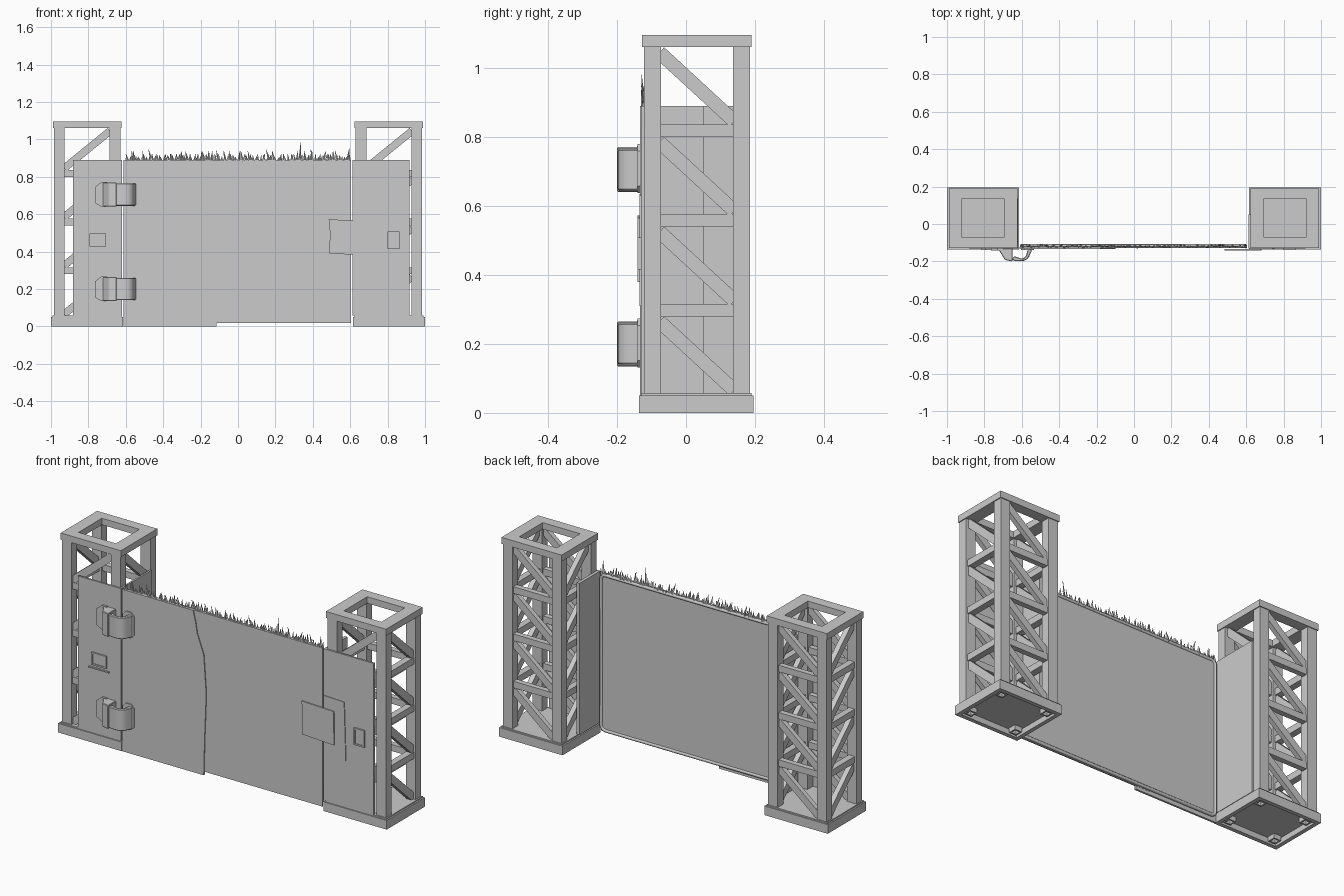
import bpy, bmesh, math, random
from mathutils import Vector, Matrix

if "Cube" in bpy.data.objects:
    bpy.data.objects.remove(bpy.data.objects["Cube"])

random.seed(4)


def finish(name, bm, bevel=0, smooth=False):
    bmesh.ops.recalc_face_normals(bm, faces=bm.faces)
    me = bpy.data.meshes.new(name)
    bm.to_mesh(me)
    bm.free()
    ob = bpy.data.objects.new(name, me)
    bpy.context.collection.objects.link(ob)
    if bevel:
        m = ob.modifiers.new("bevel", "BEVEL")
        m.width, m.segments = bevel, 1
    if smooth:
        bpy.context.view_layer.objects.active = ob
        ob.select_set(True)
        bpy.ops.object.shade_smooth_by_angle()
        ob.select_set(False)
    return ob


def add_box(bm, x0, x1, y0, y1, z0, z1):
    mat = Matrix.Translation(((x0 + x1) / 2, (y0 + y1) / 2, (z0 + z1) / 2))
    mat = mat @ Matrix.Diagonal((x1 - x0, y1 - y0, z1 - z0, 1))
    bmesh.ops.create_cube(bm, size=1, matrix=mat)


def add_beam(bm, a, b, w, t, normal):
    # bar from a to b, width w in the wall plane, thickness t along the wall normal
    a, b, n = Vector(a), Vector(b), Vector(normal)
    d = (b - a).normalized()
    s = d.cross(n)
    rot = Matrix((s, n, d)).transposed().to_4x4()
    mat = Matrix.Translation((a + b) / 2) @ rot @ Matrix.Diagonal((w, t, (b - a).length, 1))
    bmesh.ops.create_cube(bm, size=1, matrix=mat)


def box(name, *dims, bevel=0):
    bm = bmesh.new()
    add_box(bm, *dims)
    return finish(name, bm, bevel)


def prism(name, pts, axis, lo, hi, bevel=0, smooth=False):
    # axis 'y': points are (x, z); axis 'z': points are (x, y)
    put = (lambda p, h: (p[0], h, p[1])) if axis == 'y' else (lambda p, h: (p[0], p[1], h))
    bm = bmesh.new()
    f = bm.faces.new([bm.verts.new(put(p, lo)) for p in pts])
    ext = bmesh.ops.extrude_face_region(bm, geom=[f])
    off = Vector(put((0, 0), hi - lo))
    bmesh.ops.translate(bm, vec=off, verts=[v for v in ext["geom"] if isinstance(v, bmesh.types.BMVert)])
    return finish(name, bm, bevel, smooth)


def add_ring(bm, x0, x1, y0, y1, z0, z1, wx, wy):
    add_box(bm, x0, x1, y0, y0 + wy, z0, z1)
    add_box(bm, x0, x1, y1 - wy, y1, z0, z1)
    add_box(bm, x0, x0 + wx, y0 + wy, y1 - wy, z0, z1)
    add_box(bm, x1 - wx, x1, y0 + wy, y1 - wy, z0, z1)


# lattice towers
Y0, Y1 = -0.122, 0.185
for side, cx in (("left", -0.807), ("right", 0.807)):
    xa, xb = cx - 0.178, cx + 0.178
    # base: slab above a hollow underside with four feet
    bm = bmesh.new()
    add_box(bm, cx - 0.185, cx + 0.185, -0.13, 0.19, 0.03, 0.057)
    add_ring(bm, cx - 0.193, cx + 0.193, -0.136, 0.196, 0, 0.05, 0.022, 0.022)
    for fx in (cx - 0.14, cx + 0.14):
        for fy in (-0.085, 0.145):
            add_ring(bm, fx - 0.022, fx + 0.022, fy - 0.022, fy + 0.022, 0.005, 0.03, 0.008, 0.008)
    finish(side + "_tower_base", bm)
    # posts
    bm = bmesh.new()
    for x in (xa, xb - 0.058):
        for y in (Y0, Y1 - 0.049):
            add_box(bm, x, x + 0.058, y, y + 0.049, 0.055, 1.065)
    finish(side + "_tower_posts", bm)
    # top frame
    bm = bmesh.new()
    add_ring(bm, xa - 0.005, xb + 0.005, Y0 - 0.005, Y1 + 0.005, 1.06, 1.096, 0.069, 0.057)
    finish(side + "_tower_top_frame", bm)
    # rails and diagonals on all four walls
    bm = bmesh.new()
    for k in range(4):
        lo, hi = 0.057 + 0.26 * k, 0.28 + 0.26 * k
        for y in (Y0 + 0.024, Y1 - 0.024):
            if k < 3:
                add_box(bm, xa + 0.05, xb - 0.05, y - 0.015, y + 0.015, hi, hi + 0.036)
            add_beam(bm, (xa + 0.055, y, lo + 0.008), (xb - 0.055, y, hi - 0.015), 0.04, 0.026, (0, 1, 0))
        for x in (xa + 0.028, xb - 0.028):
            if k < 3:
                add_box(bm, x - 0.018, x + 0.018, Y0 + 0.04, Y1 - 0.04, hi, hi + 0.036)
            add_beam(bm, (x, Y0 + 0.045, hi - 0.015), (x, Y1 - 0.045, lo + 0.008), 0.04, 0.028, (1, 0, 0))
    finish(side + "_tower_braces", bm)

# cladding sheets on the towers
box("left_front_sheet", -0.882, -0.62, -0.131, -0.121, 0.057, 0.89)
box("left_inner_sheet", -0.63, -0.62, -0.131, 0.137, 0.057, 0.89)
box("right_front_sheet", 0.613, 0.917, -0.131, -0.121, 0.057, 0.89)
box("right_inner_sheet", 0.613, 0.63, -0.131, 0.05, 0.057, 0.89)


# gate: rounded back frame, core sheet and two front sheets meeting at a jagged seam
def rounded(x0, x1, z0, z1, r, n=4):
    out = []
    for i, (cx, cz) in enumerate(((x1 - r, z1 - r), (x0 + r, z1 - r), (x0 + r, z0 + r), (x1 - r, z0 + r))):
        for j in range(n + 1):
            a = math.pi / 2 * (i + j / n)
            out.append((cx + r * math.cos(a), cz + r * math.sin(a)))
    return out


prism("gate_core", rounded(-0.605, 0.6, 0.022, 0.885, 0.025), 'y', -0.124, -0.115)
cu = bpy.data.curves.new("gate_rim", 'CURVE')
cu.dimensions = '3D'
sp = cu.splines.new('POLY')
rim = rounded(-0.603, 0.596, 0.028, 0.882, 0.025)
sp.points.add(len(rim) - 1)
for p, (x, z) in zip(sp.points, rim):
    p.co = (x, -0.116, z, 1)
sp.use_cyclic_u = True
cu.bevel_depth, cu.bevel_resolution = 0.009, 1
bpy.context.collection.objects.link(bpy.data.objects.new("gate_rim", cu))

seam = [(-0.115, 0.0), (-0.11, 0.2), (-0.1, 0.45), (-0.115, 0.66), (-0.155, 0.77), (-0.165, 0.83), (-0.18, 0.89)]
prism("gate_left_sheet", [(-0.613, 0.0)] + seam + [(-0.613, 0.89)], 'y', -0.134, -0.123)
prism("gate_right_sheet", [(-0.2, 0.018), (0.603, 0.018), (0.603, 0.89), (-0.2, 0.89)], 'y', -0.129, -0.122)

# jagged spikes along the top edge
bm = bmesh.new()
peaks = {-0.46: 0.06, -0.1: 0.055, 0.17: 0.06, 0.33: 0.095, 0.4: 0.06, 0.585: 0.065}
spots = [(-0.597 + 1.19 * i / 119, random.choice((0.02, 0.028, 0.035, 0.05))) for i in range(120)]
for x, h in spots + list(peaks.items()):
    w = random.uniform(0.006, 0.011)
    y = -0.118 + random.uniform(-0.006, 0.006)
    mat = (Matrix.Translation((x, y, 0.878))
           @ Matrix.Rotation(random.uniform(-0.3, 0.3), 4, 'Y')
           @ Matrix.Rotation(random.uniform(-0.05, 0.15), 4, 'X')
           @ Matrix.Diagonal((1, 0.6, 1, 1)) @ Matrix.Translation((0, 0, (h + 0.01) / 2)))
    bmesh.ops.create_cone(bm, cap_ends=True, segments=4, radius1=w, radius2=0.001, depth=h + 0.01, matrix=mat)
finish("gate_top_spikes", bm)

# hinges: wedge bracket on the tower, curled strap onto the gate
outer = [(-0.6 + 0.045 * math.cos(a), -0.153 + 0.045 * math.sin(a))
         for a in [math.radians(-90 + 15 * i) for i in range(6)]]
inner = [(-0.603 + 0.028 * math.cos(a), -0.156 + 0.028 * math.sin(a))
         for a in [math.radians(-15 - 15 * i) for i in range(6)]]
strap = [(-0.655, -0.19), (-0.635, -0.198)] + outer + [(-0.543, -0.134), (-0.568, -0.134)] + inner + [(-0.64, -0.172)]
for label, zc in (("upper", 0.705), ("lower", 0.2)):
    prism(label + "_hinge_bracket", [(-0.728, -0.13), (-0.69, -0.192), (-0.65, -0.2), (-0.65, -0.13)],
          'z', zc - 0.065, zc + 0.065, bevel=0.003)
    prism(label + "_hinge_tail", [(-0.73, zc - 0.065), (-0.7, zc - 0.065), (-0.7, zc + 0.068), (-0.73, zc + 0.068),
                                  (-0.765, zc + 0.04), (-0.765, zc - 0.045)], 'y', -0.142, -0.13)
    prism(label + "_hinge_strap", strap, 'z', zc - 0.06, zc + 0.06, bevel=0.004, smooth=True)
    prism(label + "_hinge_pad", rounded(-0.605, -0.535, zc - 0.068, zc + 0.074, 0.02, 1), 'y', -0.14, -0.132)

# latch patches on the right
prism("latch_back_patch", [(0.615, 0.315), (0.75, 0.31), (0.745, 0.47), (0.74, 0.63), (0.615, 0.635)],
      'y', -0.135, -0.13)
prism("latch_front_patch", [(0.488, 0.39), (0.682, 0.38), (0.68, 0.565), (0.485, 0.572), (0.492, 0.5)],
      'y', -0.141, -0.134)

# small framed boxes on the front sheets
for label, x0, x1, z0, z1 in (("left", -0.795, -0.705, 0.428, 0.497), ("right", 0.8, 0.864, 0.415, 0.508)):
    bm = bmesh.new()
    add_box(bm, x0, x1, -0.135, -0.13, z0, z1)
    w = 0.008
    add_box(bm, x0, x1, -0.14, -0.13, z0, z0 + w)
    add_box(bm, x0, x1, -0.14, -0.13, z1 - w, z1)
    add_box(bm, x0, x0 + w, -0.14, -0.13, z0 + w, z1 - w)
    add_box(bm, x1 - w, x1, -0.14, -0.13, z0 + w, z1 - w)
    finish(label + "_framed_box", bm)
box("left_box_ledge", -0.815, -0.69, -0.138, -0.13, 0.408, 0.415)
